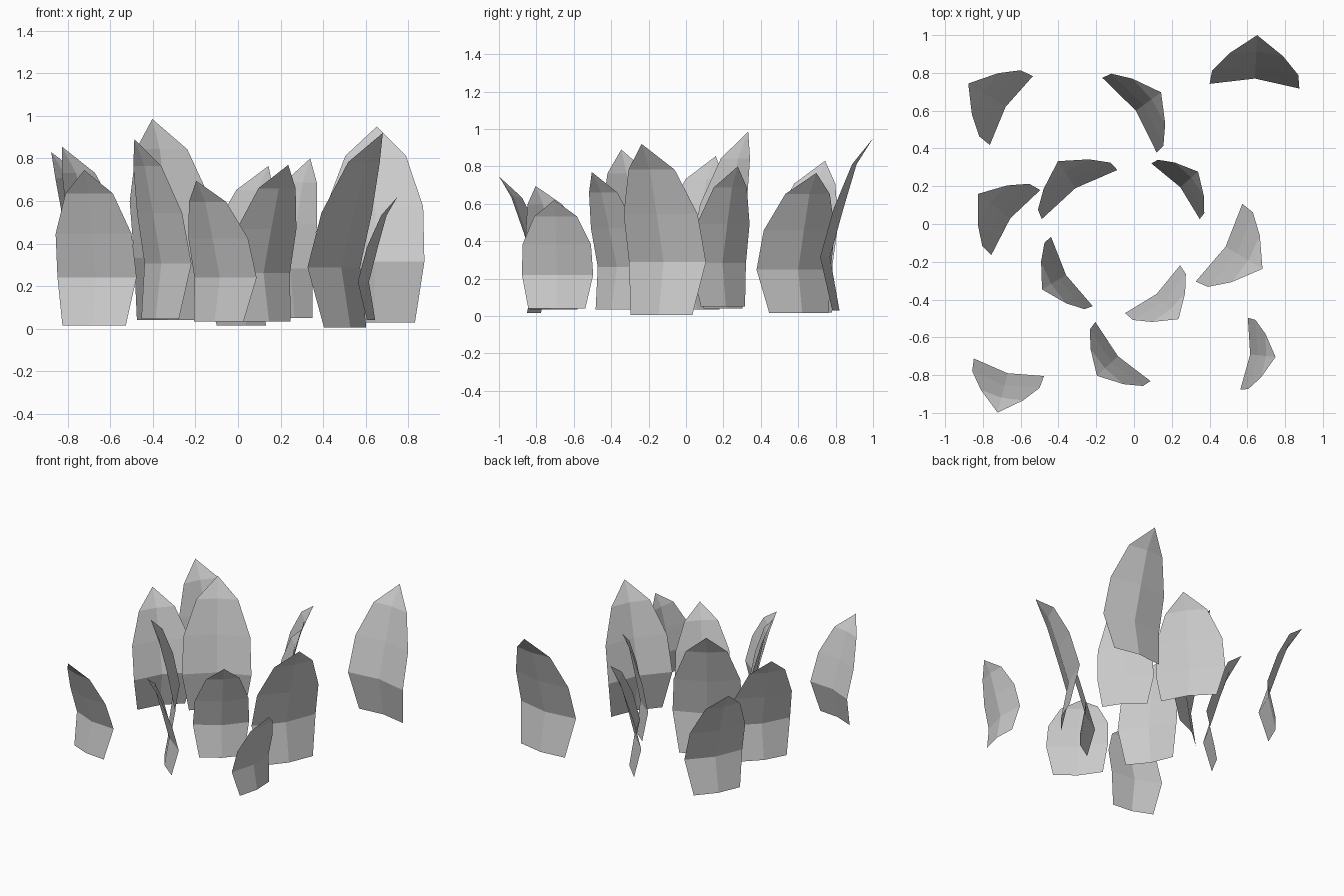
import bpy
import math

# Leaf profile rows: height fraction, width fraction, outward lean fraction, edge fold-back
ROWS = [
    (0.00, 0.80, 0.22, 0.06),
    (0.31, 1.00, 0.00, 0.085),
    (0.59, 0.96, 0.31, 0.085),
    (0.85, 0.60, 0.62, 0.035),
]


def leaf(name, x, y, angle, width, height, lean, z0):
    a = math.radians(angle)
    out = (math.cos(a), math.sin(a))
    side = (-out[1], out[0])

    def point(s, o, z):
        return (x + side[0] * s + out[0] * o, y + side[1] * s + out[1] * o, z0 + z)

    verts, faces = [], []
    for zf, wf, lf, fold in ROWS:
        for k in (-1, 0, 1):
            verts.append(point(k * wf * width / 2,
                               lf * lean - abs(k) * fold * width, zf * height))
    verts.append(point(0, lean, height))
    # Two columns of quads, closed by two triangles at the tip
    for r in range(len(ROWS) - 1):
        for c in range(2):
            i = r * 3 + c
            faces.append((i, i + 1, i + 4, i + 3))
    tip = len(verts) - 1
    faces += [(tip - 3, tip - 2, tip), (tip - 2, tip - 1, tip)]
    mesh = bpy.data.meshes.new(name)
    mesh.from_pydata(verts, [], faces)
    mesh.update()
    obj = bpy.data.objects.new(name, mesh)
    bpy.context.collection.objects.link(obj)


# x, y, facing angle, width, height, lean, base height
LEAVES = [
    (0.64, 0.77, 87, 0.476, 0.92, 0.23, 0.03),
    (0.615, -0.69, -6, 0.383, 0.58, 0.135, 0.04),
    (-0.67, -0.79, -104, 0.383, 0.73, 0.215, 0.015),
    (-0.68, 0.62, 148, 0.43, 0.81, 0.233, 0.02),
    (0.01, 0.60, 36, 0.49, 0.75, 0.165, 0.015),
    (-0.655, 0.03, 143, 0.43, 0.82, 0.215, 0.035),
    (-0.31, 0.19, 123, 0.477, 0.945, 0.17, 0.04),
    (0.245, 0.195, 41, 0.39, 0.75, 0.125, 0.05),
    (0.485, -0.12, -31, 0.48, 0.915, 0.228, 0.005),
    (0.12, -0.37, -49, 0.386, 0.735, 0.177, 0.035),
    (-0.36, -0.27, 211, 0.428, 0.845, 0.148, 0.045),
    (-0.085, -0.70, 223, 0.428, 0.66, 0.152, 0.035),
]
for n, params in enumerate(LEAVES, 1):
    leaf(f"leaf_{n:02d}", *params)
